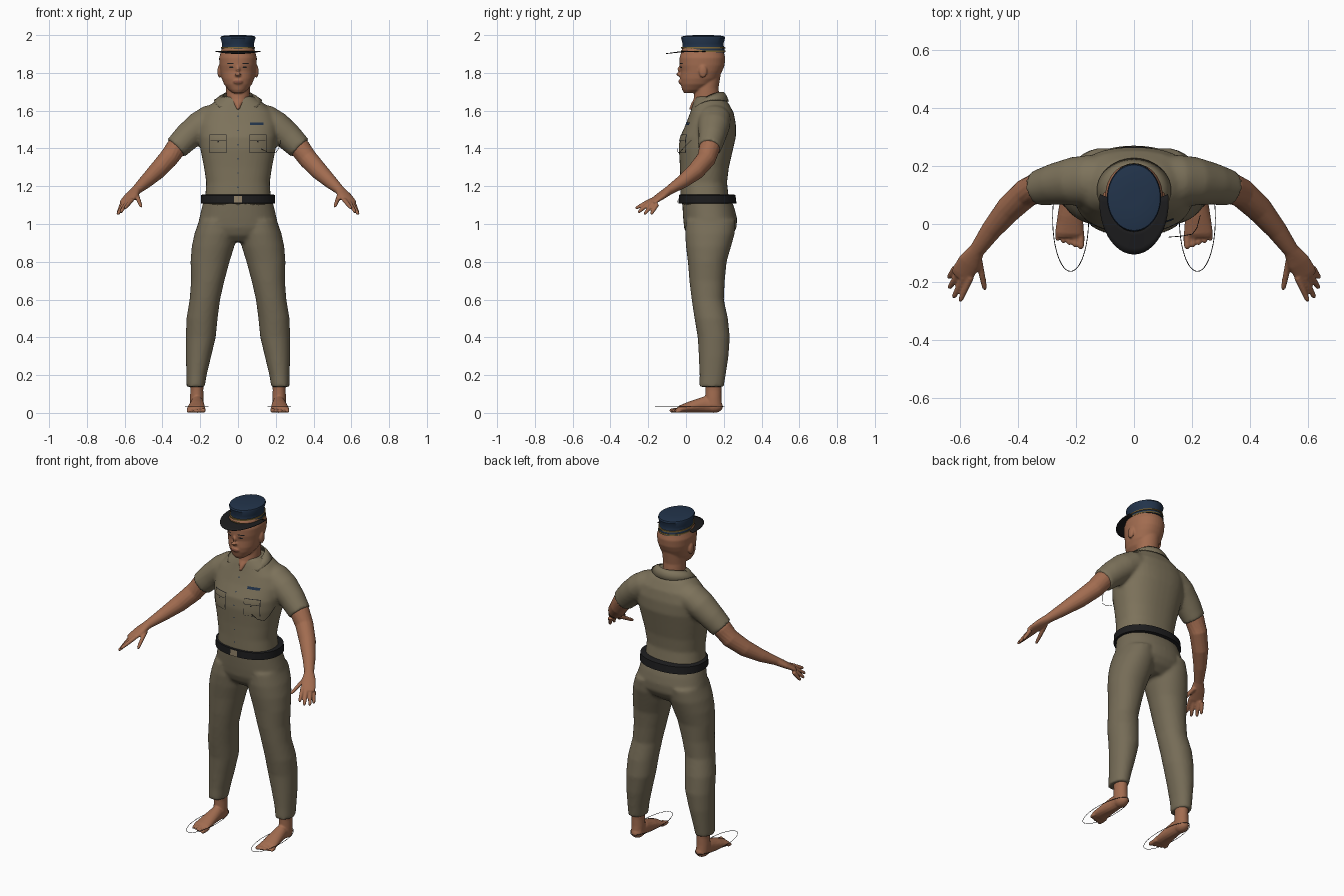
import bpy, bmesh, math
from mathutils import Vector
from mathutils.bvhtree import BVHTree

old = bpy.data.objects.get("Cube")
if old:
    bpy.data.objects.remove(old)


def material(name, r, g, b):
    m = bpy.data.materials.new(name)
    m.use_nodes = True
    m.diffuse_color = (r, g, b, 1)
    node = m.node_tree.nodes["Principled BSDF"]
    node.inputs["Base Color"].default_value = (r, g, b, 1)
    node.inputs["Roughness"].default_value = 0.8
    return m


SKIN = material("skin", .36, .15, .08)
LIP = material("lip", .24, .085, .055)
KHAKI = material("khaki_shirt", .205, .17, .105)
TROUSER = material("khaki_trousers", .18, .15, .095)
NAVY = material("navy", .016, .034, .07)
BLACK = material("black", .012, .012, .013)
GOLD = material("gold", .2, .13, .035)
BUCKLE = material("buckle", .28, .22, .14)


def bridge(bm, rings):
    """Join rings of points into a closed, capped skin."""
    vs = [[bm.verts.new(p) for p in r] for r in rings]
    n = len(vs[0])
    for a, b in zip(vs, vs[1:]):
        for i in range(n):
            bm.faces.new((a[i], a[(i + 1) % n], b[(i + 1) % n], b[i]))
    bm.faces.new(vs[0])
    bm.faces.new(vs[-1])


def stack(bm, rows, power=2.0, n=40):
    """Horizontal rounded sections: z, x0, x1, y0, y1."""
    rings = []
    for z, x0, x1, y0, y1 in rows:
        ring = []
        for i in range(n):
            c, s = math.cos(math.tau * i / n), math.sin(math.tau * i / n)
            px = math.copysign(abs(c) ** (2 / power), c)
            py = math.copysign(abs(s) ** (2 / power), s)
            ring.append(((x0 + x1 + px * (x1 - x0)) / 2, (y0 + y1 + py * (y1 - y0)) / 2, z))
        rings.append(ring)
    bridge(bm, rings)


def centred(rows):
    return [(z, -w, w, y0, y1) for z, w, y0, y1 in rows]


def tube(bm, pts, s=1, n=16):
    """Limb along a path: x, y, z, half width, half height; s mirrors x."""
    ps = [Vector((p[0] * s, p[1], p[2])) for p in pts]
    rings = []
    for i, p in enumerate(ps):
        t = (ps[min(i + 1, len(ps) - 1)] - ps[max(i - 1, 0)]).normalized()
        side = t.cross(Vector((0, 0, 1))).normalized()
        up = side.cross(t)
        w, h = pts[i][3], pts[i][4]
        rings.append([p + side * w * math.cos(math.tau * k / n) + up * h * math.sin(math.tau * k / n)
                      for k in range(n)])
    bridge(bm, rings)


def ball(bm, centre, size):
    new = bmesh.ops.create_uvsphere(bm, u_segments=16, v_segments=10, radius=1)["verts"]
    bmesh.ops.scale(bm, vec=size, verts=new)
    bmesh.ops.translate(bm, vec=centre, verts=new)


def finish(name, bm, mat, voxel=0, smooth=3, angle=40):
    bmesh.ops.recalc_face_normals(bm, faces=bm.faces)
    me = bpy.data.meshes.new(name)
    bm.to_mesh(me)
    bm.free()
    ob = bpy.data.objects.new(name, me)
    bpy.context.collection.objects.link(ob)
    me.materials.append(mat)
    if voxel:
        r = ob.modifiers.new("union", "REMESH")
        r.mode, r.voxel_size, r.use_smooth_shade = "VOXEL", voxel, True
        f = ob.modifiers.new("soften", "SMOOTH")
        f.factor, f.iterations = .5, smooth
    else:
        bpy.ops.object.select_all(action="DESELECT")
        ob.select_set(True)
        bpy.context.view_layer.objects.active = ob
        bpy.ops.object.shade_smooth_by_angle(angle=math.radians(angle))
    return ob


# Shirt: torso and short sleeves fused together
bm = bmesh.new()
stack(bm, centred([(1.1, .18, -.02, .235), (1.15, .173, -.03, .225), (1.22, .168, -.03, .217),
                   (1.3, .18, -.032, .227), (1.4, .2, -.038, .25), (1.46, .208, -.032, .264),
                   (1.53, .212, 0, .264), (1.59, .19, .022, .252), (1.64, .135, .038, .225),
                   (1.675, .085, .052, .195)]), 2.35)
for s in (1, -1):
    tube(bm, [(.1, .15, 1.565, .085, .075), (.15, .15, 1.55, .088, .08), (.205, .147, 1.515, .084, .08),
              (.27, .138, 1.46, .072, .073), (.328, .124, 1.402, .062, .065)], s, 24)
shirt = finish("shirt", bm, KHAKI, .01, 4)

# Trousers: hips and two legs
bm = bmesh.new()
stack(bm, centred([(1.14, .178, -.02, .235), (1.08, .193, -.018, .258), (1.03, .205, -.015, .27),
                   (.98, .215, -.01, .268), (.94, .19, .005, .245), (.905, .1, .04, .2)]), 2.2)
for s in (1, -1):
    leg = [(1.02, .02, .205, .0, .262), (.95, .008, .23, -.005, .258), (.88, .02, .245, .0, .238),
           (.8, .045, .251, .01, .215), (.7, .072, .248, .018, .205), (.6, .095, .256, .03, .2),
           (.5, .108, .273, .045, .222), (.4, .118, .276, .062, .232), (.3, .142, .276, .068, .225),
           (.2, .166, .273, .072, .21), (.138, .176, .272, .07, .2)]
    stack(bm, [(z, s * a, s * b, c, d) for z, a, b, c, d in leg], 2.1)
finish("trousers", bm, TROUSER, .01, 4)

# Head, neck, nose and ears
bm = bmesh.new()
stack(bm, centred([(1.693, .028, -.01, .05), (1.71, .05, -.02, .1), (1.74, .074, -.028, .145),
                   (1.77, .086, -.031, .172), (1.81, .094, -.028, .192), (1.84, .098, -.034, .204),
                   (1.88, .1, -.034, .208), (1.93, .085, -.02, .195)]), 2.15)
stack(bm, centred([(1.605, .008, .015, .1), (1.635, .034, .026, .15), (1.66, .062, .04, .178),
                   (1.72, .063, .05, .172), (1.8, .065, .06, .185)]))
tube(bm, [(0, -.02, 1.842, .009, .012), (0, -.035, 1.815, .011, .013), (0, -.045, 1.794, .018, .011),
          (0, -.03, 1.785, .014, .008)])
ball(bm, (0, -.03, 1.753), (.026, .01, .012))
for s in (1, -1):
    ball(bm, (s * .098, .09, 1.808), (.011, .022, .034))
head = finish("head", bm, SKIN, .005, 3)

# Bare arms with hands and fingers
for s, side in ((1, "left"), (-1, "right")):
    bm = bmesh.new()
    tube(bm, [(.28, .137, 1.45, .054, .054), (.33, .124, 1.4, .055, .055), (.37, .107, 1.345, .05, .052),
              (.43, .052, 1.28, .046, .047), (.49, -.02, 1.223, .036, .036), (.54, -.09, 1.178, .027, .024),
              (.565, -.13, 1.15, .04, .02), (.59, -.17, 1.122, .04, .014), (.6, -.184, 1.112, .034, .01)], s)
    for base, tip in (((.562, -.182, 1.128), (.6, -.268, 1.082)), ((.585, -.182, 1.12), (.622, -.255, 1.06)),
                      ((.602, -.17, 1.113), (.637, -.222, 1.05)), ((.614, -.152, 1.106), (.638, -.186, 1.05)),
                      ((.535, -.12, 1.15), (.512, -.228, 1.09))):
        a, b = Vector(base), Vector(tip)
        tube(bm, [(*a, .013, .012), (*a.lerp(b, .5), .011, .011), (*a.lerp(b, .9), .009, .009),
                  (*b, .004, .004)], s, 10)
    finish(side + "_arm", bm, SKIN, .005, 2)

    # Bare foot with toes
    bm = bmesh.new()
    stack(bm, [(z, s * (.218 - w), s * (.218 + w), .145 - d, .145 + d) for z, w, d in
               ((.04, .036, .045), (.08, .036, .042), (.12, .034, .042), (.2, .04, .045))])
    ball(bm, (s * .216, .148, .034), (.036, .048, .034))
    tube(bm, [(.216, .17, .04, .032, .038), (.216, .1, .045, .036, .043), (.219, .03, .033, .044, .031),
              (.222, -.03, .02, .05, .02), (.222, -.045, .016, .046, .012)], s)
    for i in range(5):
        x, r = .183 + i * .02, .013 - i * .0012
        tube(bm, [(x, -.025, r + .003, r, r), (x, -.06 + i * .004, r, r, r), (x, -.078 + i * .006, r, r * .9, r * .9),
                  (x, -.087 + i * .007, r, r * .4, r * .4)], s, 10)
    finish(side + "_foot", bm, SKIN, .005, 2)

# Belt
bm = bmesh.new()
stack(bm, centred([(1.108, .192, -.034, .262), (1.11, .197, -.039, .267), (1.152, .195, -.038, .262),
                   (1.155, .19, -.033, .257)]), 2.2, 48)
belt = finish("belt", bm, BLACK)

# Cap: crown, gold cords and visor
bm = bmesh.new()
stack(bm, centred([(1.908, .09, -.024, .208), (1.94, .085, -.018, .2), (1.955, .084, -.018, .198),
                   (1.985, .093, -.026, .207), (1.993, .09, -.022, .203), (1.998, .07, .005, .18),
                   (2.0, .03, .05, .13)]), 2, 48)
finish("cap_crown", bm, NAVY)
for i, z in enumerate((1.915, 1.934)):
    bm = bmesh.new()
    g = .0035 - i * .001
    stack(bm, centred([(z - .004, .088 + g, -.024 - g, .206 + g), (z + .003, .087 + g, -.023 - g, .205 + g)]), 2, 48)
    finish("cap_cord", bm, GOLD)
bm = bmesh.new()
rows = []
for k in range(5):
    row = []
    for i in range(25):
        a = math.pi * (i / 24 * 1.1 - .05)
        f = k / 4
        x = (.085 + .034 * f) * math.cos(a)
        y = .075 - (.092 + .088 * f) * math.sin(a)
        row.append(bm.verts.new((x, y, 1.916 - .012 * f * math.sin(a) ** 2)))
    rows.append(row)
for a, b in zip(rows, rows[1:]):
    for i in range(24):
        bm.faces.new((a[i], a[i + 1], b[i + 1], b[i]))
finish("cap_visor", bm, BLACK).modifiers.new("thickness", "SOLIDIFY").thickness = .004

# Folded collar, open at the throat
bm = bmesh.new()
rows = []
for i in range(33):
    t = i / 16 - 1
    a, b = math.radians(163 * t), math.radians(128 * t)
    da, db = (1 - math.cos(a)) / 2, (1 - math.cos(b)) / 2
    top = Vector((.08 * math.sin(a), .115 + .085 * math.cos(a), 1.7 - .085 * da ** 2))
    low = Vector((.128 * math.sin(b), .115 + .112 * math.cos(b), 1.65 + .04 * db - .12 * db ** 3))
    mid = (top + low) / 2 + Vector((0, 0, .008))
    rows.append([bm.verts.new(p) for p in (top, mid, low)])
for p, q in zip(rows, rows[1:]):
    for j in range(2):
        bm.faces.new((p[j], q[j], q[j + 1], p[j + 1]))
finish("collar", bm, KHAKI, angle=60).modifiers.new("thickness", "SOLIDIFY").thickness = .005

# Thin plates laid on the front of a body part
deps = bpy.context.evaluated_depsgraph_get()
surface = {ob.name: BVHTree.FromObject(ob, deps) for ob in (shirt, head, belt)}


def plate(name, target, cx, cz, w, h, mat, off=.003, oval=False, n=8):
    bm = bmesh.new()
    bmesh.ops.create_grid(bm, x_segments=n, y_segments=n, size=1)
    for v in bm.verts:
        u, t = v.co.x, v.co.y
        if oval:
            u *= math.sqrt(max(.02, 1 - t * t))
        x, z = cx + u * w, cz + t * h
        hit = surface[target.name].ray_cast(Vector((x, -1, z)), Vector((0, 1, 0)))[0]
        v.co = (x, (hit.y if hit else 0) - off, z)
    finish(name, bm, mat)


for s in (1, -1):
    plate("pocket_edge", shirt, s * .105, 1.425, .045, .05, BLACK, .003)
    plate("pocket", shirt, s * .105, 1.425, .0425, .0475, KHAKI, .005)
    plate("pocket_flap_edge", shirt, s * .105, 1.444, .041, .0015, BLACK, .007)
    plate("pocket_button", shirt, s * .105, 1.436, .004, .004, BLACK, .008, True)
    plate("eyebrow", head, s * .04, 1.849, .02, .003, BLACK, .002, True)
    plate("eye", head, s * .036, 1.83, .013, .004, BLACK, .002, True)
plate("lips", head, 0, 1.754, .024, .007, LIP, .002, True)
plate("name_tag", shirt, .1, 1.53, .036, .007, NAVY, .005)
plate("buckle", belt, 0, 1.131, .022, .018, BUCKLE, .005)
for i in range(6):
    plate("button", shirt, 0, 1.57 - i * .075, .004, .004, NAVY, .004, True)


# Fine cords
def cord(name, pts, cyclic=False):
    cu = bpy.data.curves.new(name, "CURVE")
    cu.dimensions, cu.bevel_depth, cu.bevel_resolution = "3D", .0013, 1
    sp = cu.splines.new("POLY")
    sp.points.add(len(pts) - 1)
    for p, co in zip(sp.points, pts):
        p.co = (*co, 1)
    sp.use_cyclic_u = cyclic
    cu.materials.append(BLACK)
    bpy.context.collection.objects.link(bpy.data.objects.new(name, cu))


for s in (1, -1):
    cord("sole_outline", [(s * .218 + .062 * math.cos(a), .02 + .183 * math.sin(a), .033)
                          for a in (math.tau * i / 48 for i in range(48))], True)
cord("pocket_cord", [(.12, -.045, 1.4), (.16, -.042, 1.378), (.2, -.035, 1.377), (.216, -.015, 1.4),
                     (.228, .03, 1.445)])
